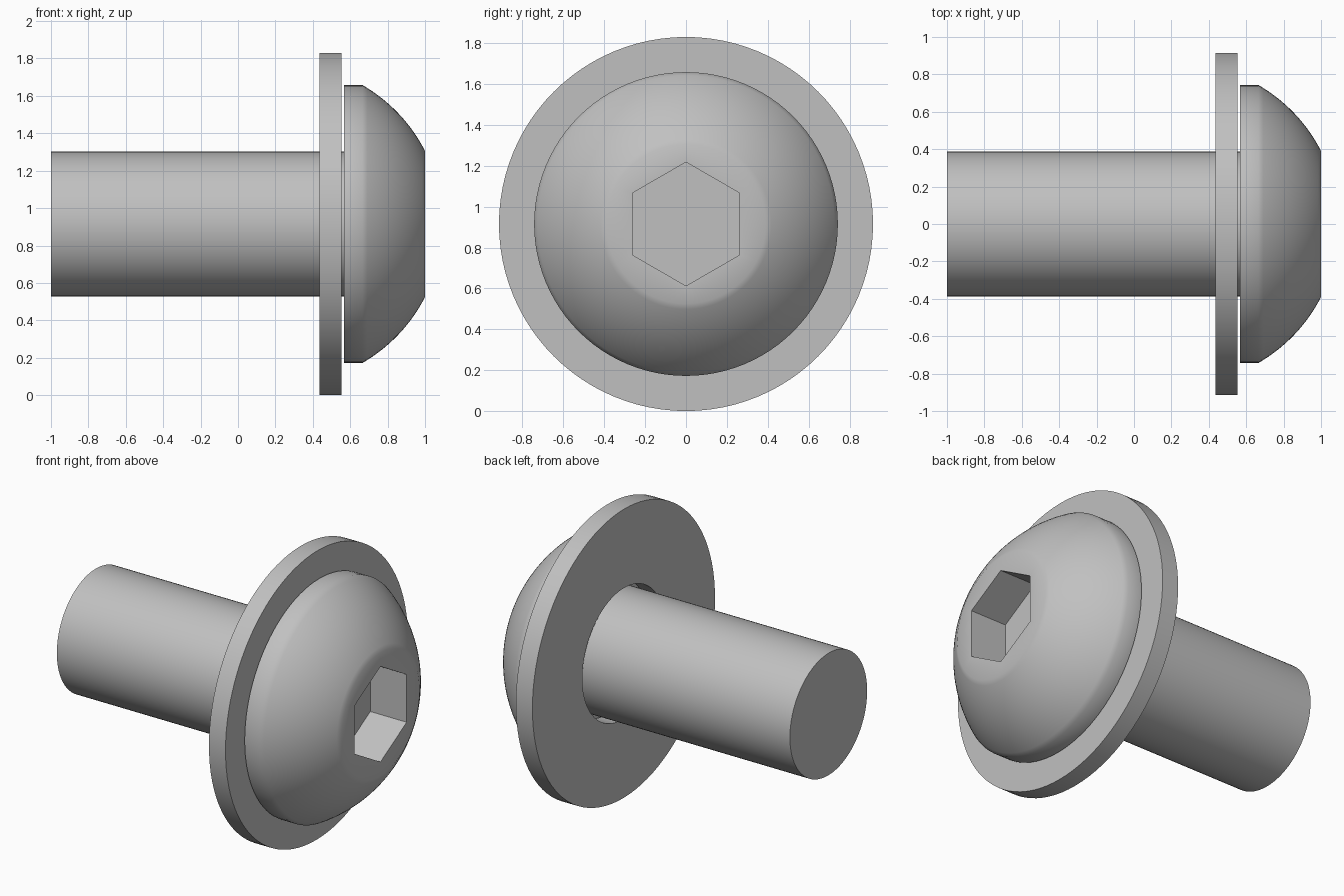
import bpy
import bmesh
from math import pi, sin, cos, asin, radians

SIDES = 96
AXIS_Z = 0.915
SHAFT_R, HEAD_R, HEX_FLAT = 0.387, 0.743, 0.262

cube = bpy.data.objects.get("Cube")
if cube:
    bpy.data.objects.remove(cube)

steel = bpy.data.materials.new("grey steel")
steel.use_nodes = True
grey = (0.53, 0.53, 0.53, 1)
steel.diffuse_color = grey
steel.node_tree.nodes["Principled BSDF"].inputs["Base Color"].default_value = grey


def hexagon(a):
    """Radius of the socket outline at angle a, with a corner pointing up."""
    return HEX_FLAT / cos(a % (pi / 3) - pi / 6)


def lathe(name, profile, closed=False):
    """Turn (x, radius) points about the bolt axis; a radius may be a function of angle."""
    bm = bmesh.new()
    rings = []
    for x, r in profile:
        if r == 0:
            rings.append([bm.verts.new((x, 0, AXIS_Z))] * SIDES)
            continue
        ring = []
        for i in range(SIDES):
            a = 2 * pi * i / SIDES
            rad = r(a) if callable(r) else r
            ring.append(bm.verts.new((x, rad * sin(a), AXIS_Z + rad * cos(a))))
        rings.append(ring)
    if closed:
        rings.append(rings[0])
    for p, q in zip(rings, rings[1:]):
        for i in range(SIDES):
            j = (i + 1) % SIDES
            bm.faces.new(dict.fromkeys((p[i], p[j], q[j], q[i])))
    bmesh.ops.recalc_face_normals(bm, faces=bm.faces)
    mesh = bpy.data.meshes.new(name)
    bm.to_mesh(mesh)
    bm.free()
    mesh.materials.append(steel)
    obj = bpy.data.objects.new(name, mesh)
    bpy.context.collection.objects.link(obj)
    bpy.ops.object.select_all(action="DESELECT")
    obj.select_set(True)
    bpy.context.view_layer.objects.active = obj
    bpy.ops.object.shade_smooth_by_angle(angle=radians(35))
    return obj


# Domed head: a spherical cap from the rim to the flat end
DOME_X, DOME_R = 0.236, 0.858
start, end = asin(HEAD_R / DOME_R), asin(0.39 / DOME_R)
dome = []
for k in range(17):
    t = start + (end - start) * k / 16
    dome.append((DOME_X + DOME_R * cos(t), DOME_R * sin(t)))

# Bolt: shaft, head and hexagonal socket in one turned profile
lathe("bolt", [(-1, 0), (-1, SHAFT_R), (0.567, SHAFT_R), (0.567, HEAD_R)] + dome
      + [(1, hexagon), (0.745, hexagon), (0.745, 0)])

# Loose washer around the shaft
lathe("washer", [(0.437, 0.415), (0.437, 0.915), (0.553, 0.915), (0.553, 0.415)], closed=True)
